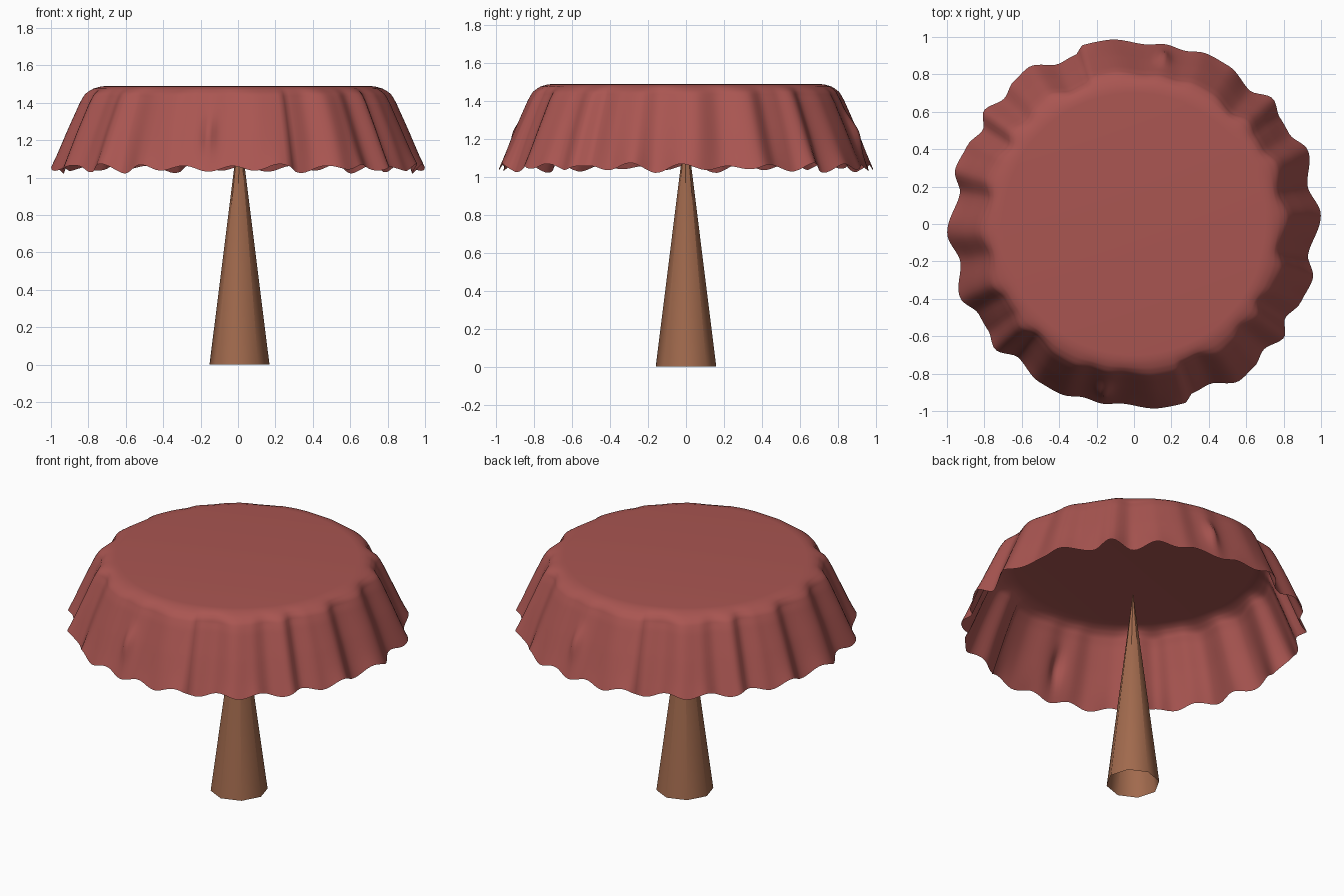
import bpy
import bmesh
import math

default_cube = bpy.data.objects.get("Cube")
if default_cube:
    bpy.data.objects.remove(default_cube, do_unlink=True)


def make_material(name, colour):
    mat = bpy.data.materials.new(name)
    mat.use_nodes = True
    mat.diffuse_color = (*colour, 1)
    mat.node_tree.nodes["Principled BSDF"].inputs["Base Color"].default_value = (*colour, 1)
    return mat


def finish(bm, name, mat):
    bmesh.ops.recalc_face_normals(bm, faces=bm.faces)
    for face in bm.faces:
        face.smooth = True
    mesh = bpy.data.meshes.new(name)
    bm.to_mesh(mesh)
    bm.free()
    mesh.materials.append(mat)
    obj = bpy.data.objects.new(name, mesh)
    bpy.context.collection.objects.link(obj)
    return obj


def ease(t):
    t = min(max(t, 0), 1)
    return t * t * (3 - 2 * t)


def interpolate(points, x, smooth=False):
    for (xa, ya), (xb, yb) in zip(points, points[1:]):
        if x <= xb:
            t = (x - xa) / (xb - xa)
            return ya + (yb - ya) * (ease(t) if smooth else t)
    return points[-1][1]


# Hem folds over half a turn (degrees, radius); the other half repeats them
HEM = [(3, 1.0), (12, .95), (23, 1.01), (30, .96), (36, .965), (42, 1.0),
       (49, .945), (59, .985), (67, .99), (74, .965), (80, .975), (86, .962),
       (98, .994), (106, .995), (109, .957), (115, .946), (124, 1.01),
       (130, .998), (136, .965), (143, 1.006), (148, .952), (155, .985),
       (163, 1.0), (170, .945), (183, 1.0)]
MEAN_HEM = .978

# Skirt profile from the flat top to the hem (height, radius)
PROFILE = [(1.49, .70), (1.488, .73), (1.475, .772), (1.45, .803),
           (1.40, .83), (1.25, .895), (1.12, .948), (1.05, MEAN_HEM)]
SEGMENTS = 288
RINGS = 26


def cloth_point(t, angle):
    """Point on the skirt, t running from the flat top to the hem."""
    degrees = (math.degrees(angle) - 3) % 180 + 3
    fold = interpolate(HEM, degrees, True) - MEAN_HEM
    # Rings crowd together on the rounded top edge
    z = 1.49 - .44 * t ** 1.6
    radius = interpolate(PROFILE[::-1], z)
    weight = ease(t / .3) * (.6 + .4 * t)
    radius += fold * weight
    # One small pinched pleat on each half
    pinch = math.exp(-((degrees - 80) / 2) ** 2 - ((t - .7) / .15) ** 2)
    radius += .03 * pinch
    # Scalloped hem, lifted where the folds swing outward
    scallop = math.cos(24 * math.radians(degrees - 80.5))
    z += t ** 6 * (fold * .35 - .017 * scallop)
    return radius * math.cos(angle), radius * math.sin(angle), z


# Tablecloth: flat disc with a pleated flaring skirt
cloth = bmesh.new()
rings = []
for i in range(RINGS + 1):
    rings.append([cloth.verts.new(cloth_point(i / RINGS, math.tau * k / SEGMENTS))
                  for k in range(SEGMENTS)])
cloth.faces.new(rings[0])
for upper, lower in zip(rings, rings[1:]):
    for k in range(SEGMENTS):
        n = (k + 1) % SEGMENTS
        cloth.faces.new((upper[k], lower[k], lower[n], upper[n]))
finish(cloth, "tablecloth", make_material("faded red cloth", (.40, .092, .083)))

# Pedestal: slightly oval eight-sided cone, open underneath
leg = bmesh.new()
base = [leg.verts.new((.166 * math.cos(math.tau * k / 8), .155 * math.sin(math.tau * k / 8), 0))
        for k in range(8)]
for k in range(8):
    tip = leg.verts.new((0, 0, 1.28))
    leg.faces.new((base[k], base[(k + 1) % 8], tip))
pedestal = finish(leg, "pedestal", make_material("warm brown wood", (.36, .145, .075)))
pedestal.location.x = .008
pedestal.rotation_euler.z = math.radians(40)
